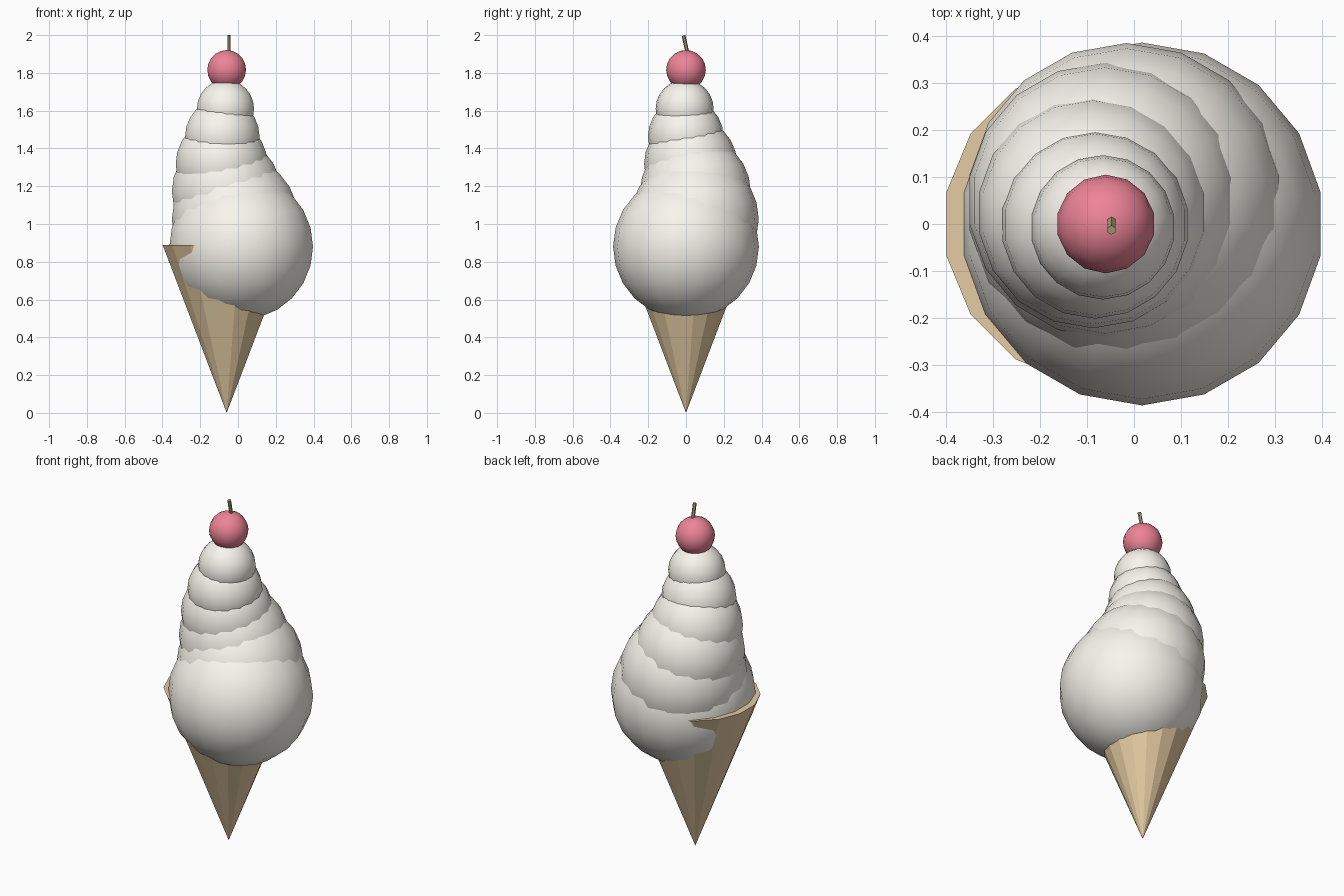
import bpy, math
from math import pi, sin, cos

if "Cube" in bpy.data.objects:
    bpy.data.objects.remove(bpy.data.objects["Cube"])


def material(name, rgb):
    m = bpy.data.materials.new(name)
    m.diffuse_color = (*rgb, 1)
    m.use_nodes = True
    m.node_tree.nodes["Principled BSDF"].inputs["Base Color"].default_value = m.diffuse_color
    return m


def finish(name, mat, smooth=False):
    ob = bpy.context.object
    ob.name = name
    ob.data.materials.append(mat)
    if smooth:
        bpy.ops.object.shade_smooth()
    return ob


def ball(name, loc, r, segs, rings, mat):
    bpy.ops.mesh.primitive_uv_sphere_add(segments=segs, ring_count=rings, radius=r, location=loc)
    return finish(name, mat, True)


WAFER = material("wafer", (0.78, 0.60, 0.36))
CREAM = material("cream", (0.95, 0.92, 0.85))
RED = material("cherry_red", (0.85, 0.23, 0.31))
BROWN = material("stem_brown", (0.42, 0.34, 0.22))
AXIS = -0.06

# wafer cone, tip down, capped at the rim
bpy.ops.mesh.primitive_cone_add(vertices=16, radius1=0, radius2=0.346, depth=0.89,
                                location=(AXIS, 0, 0.445), rotation=(0, 0, pi / 16))
finish("cone", WAFER)

# ice cream swirl: shrinking balls winding in towards the cone axis
for i in range(6):
    off = 0.077 - 0.0135 * i
    a = 0.8 * i
    ball(f"swirl_{i + 1}", (AXIS + off * cos(a), off * sin(a), 0.88 + 0.146 * i),
         0.386 - 0.0465 * i, 18, 12, CREAM)

# cherry and its leaning stem
ball("cherry", (AXIS, 0, 1.816), 0.105, 14, 10, RED)
tilt, length = 0.22, 0.12
bpy.ops.mesh.primitive_cylinder_add(
    vertices=6, radius=0.01, depth=length, rotation=(tilt, 0, 0),
    location=(AXIS + 0.012, -0.013 + sin(tilt) * length / 2, 1.998 - cos(tilt) * length / 2))
finish("cherry_stem", BROWN)
